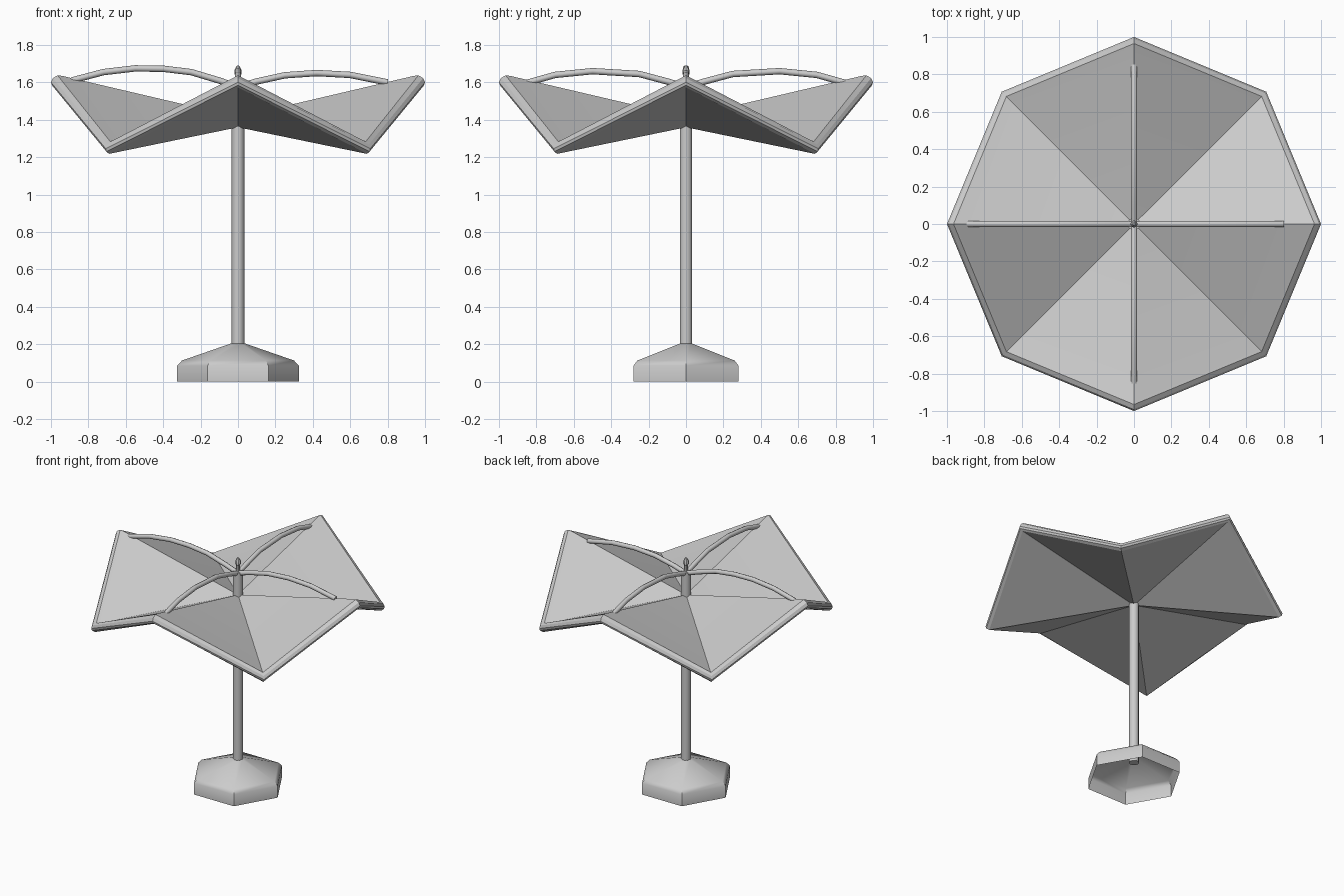
import bpy, bmesh
from math import cos, sin, pi

if "Cube" in bpy.data.objects:
    bpy.data.objects.remove(bpy.data.objects["Cube"])


def finish(name, bm, angle=30):
    bmesh.ops.recalc_face_normals(bm, faces=bm.faces)
    me = bpy.data.meshes.new(name)
    bm.to_mesh(me)
    bm.free()
    ob = bpy.data.objects.new(name, me)
    bpy.context.collection.objects.link(ob)
    bpy.ops.object.select_all(action='DESELECT')
    ob.select_set(True)
    bpy.context.view_layer.objects.active = ob
    bpy.ops.object.shade_smooth_by_angle(angle=angle * pi / 180)
    return ob


def bridge(bm, rings):
    for a, b in zip(rings, rings[1:]):
        n = len(a)
        for i in range(n):
            j = (i + 1) % n
            bm.faces.new((a[i], a[j], b[j], b[i]))


def lathe(name, profile, sides, cap_bottom=False, cap_top=False, angle=30):
    bm = bmesh.new()
    rings = [[bm.verts.new((r * cos(2 * pi * i / sides), r * sin(2 * pi * i / sides), z))
              for i in range(sides)] for r, z in profile]
    bridge(bm, rings)
    if cap_bottom:
        bm.faces.new(rings[0])
    if cap_top:
        bm.faces.new(rings[-1])
    return finish(name, bm, angle)


# Base: hollow six-sided weight, open underneath
lathe("base", [(0.325, 0), (0.325, 0.085), (0.30, 0.113), (0.035, 0.205)], 6, angle=40)

# Pole and finial
lathe("pole", [(0.034, 0.14), (0.034, 1.59)], 10, True, True, 40)
lathe("finial", [(0.013, 1.58), (0.013, 1.635), (0.02, 1.645), (0.02, 1.665), (0.006, 1.69)],
      8, True, True)

# Canopy: thick pleated octagon, corners alternate high and low, rounded rim
bm = bmesh.new()
rim = [(0.975, -0.032), (0.995, -0.02), (1.0, -0.004), (0.99, 0.018), (0.965, 0.033), (0.94, 0.030)]
rings = []
for r, dz in rim:
    ring = []
    for i in range(8):
        a = i * pi / 4
        z = (1.605, 1.25)[i % 2] + dz
        ring.append(bm.verts.new((r * cos(a), r * sin(a), z)))
    rings.append(ring)
bridge(bm, rings)
for ring, z in ((rings[0], 1.36), (rings[-1], 1.415)):
    c = bm.verts.new((0, 0, z))
    for i in range(8):
        bm.faces.new((ring[i], ring[(i + 1) % 8], c))
finish("canopy", bm, 25)

# Arched ribs from the pole top out to the high corners: (distance, height)
long_arc = [(0, 1.575), (0.1, 1.61), (0.25, 1.655), (0.4, 1.673), (0.55, 1.675), (0.72, 1.655), (0.89, 1.61)]
short_arc = [(0, 1.575), (0.1, 1.605), (0.25, 1.638), (0.42, 1.65), (0.6, 1.64), (0.8, 1.60)]
side_arc = [(0, 1.575), (0.1, 1.605), (0.25, 1.645), (0.5, 1.66), (0.7, 1.64), (0.86, 1.595)]
for name, arc, dx, dy in (("rib_left", long_arc, -1, 0), ("rib_right", short_arc, 1, 0),
                          ("rib_back", side_arc, 0, 1), ("rib_front", side_arc, 0, -1)):
    bm = bmesh.new()
    rings = []
    for k, (d, z) in enumerate(arc):
        p, q = arc[max(k - 1, 0)], arc[min(k + 1, len(arc) - 1)]
        tx, tz = q[0] - p[0], q[1] - p[1]
        s = (tx * tx + tz * tz) ** 0.5
        ring = []
        for i in range(8):
            u, v = 0.017 * cos(i * pi / 4), 0.017 * sin(i * pi / 4)
            rad = d - v * tz / s
            ring.append(bm.verts.new((dx * rad - dy * u, dy * rad + dx * u, z + v * tx / s)))
        rings.append(ring)
    bridge(bm, rings)
    bm.faces.new(rings[0])
    bm.faces.new(rings[-1])
    finish(name, bm, 50)
